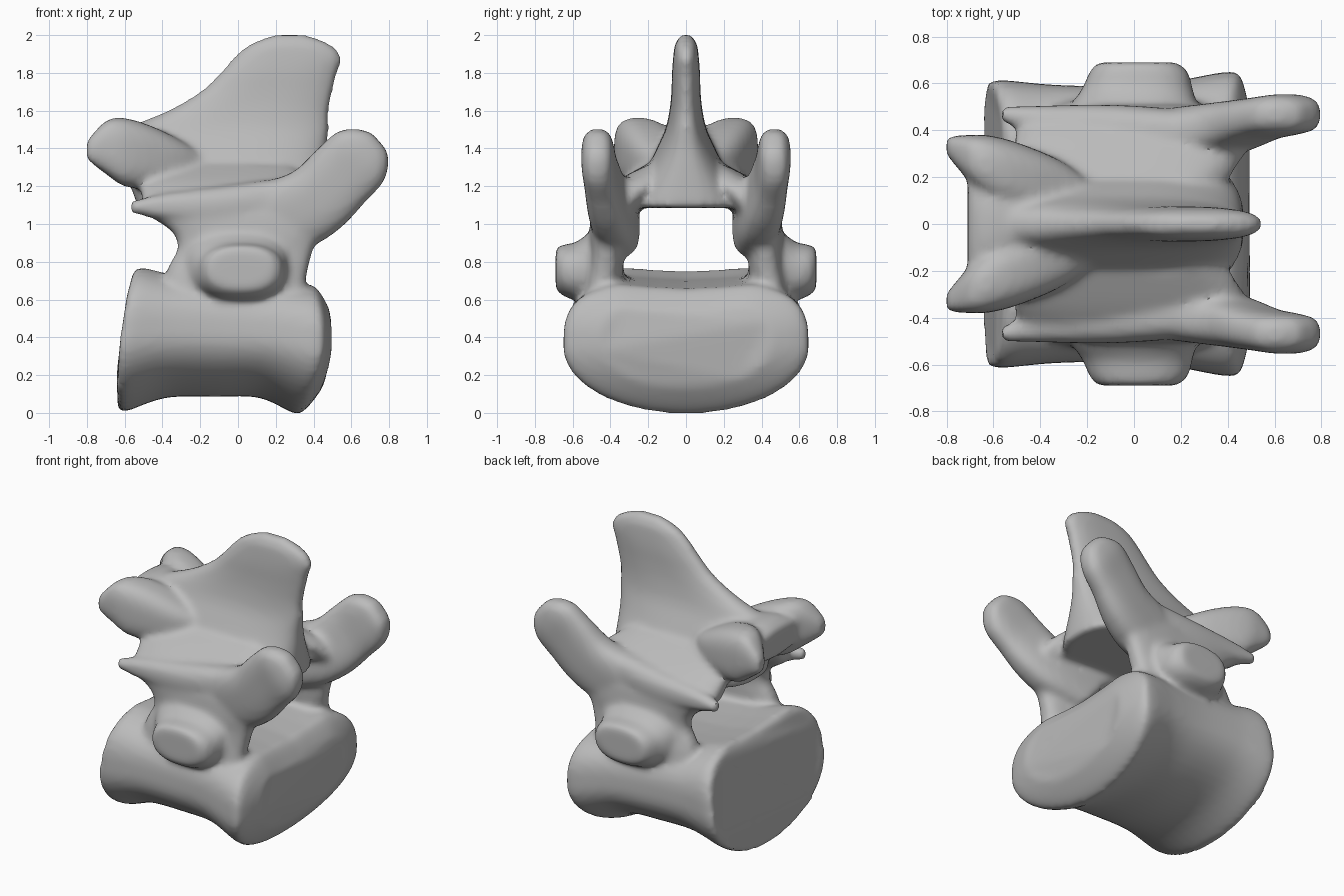
import bpy
import bmesh
from math import cos, sin, pi, radians
from mathutils import Vector

cube = bpy.data.objects.get("Cube")
if cube:
    bpy.data.objects.remove(cube, do_unlink=True)

X, Y, Z = Vector((1, 0, 0)), Vector((0, 1, 0)), Vector((0, 0, 1))
SIDES, STEPS = 48, 5
parts = []

bone = bpy.data.materials.new("bone_grey")
bone.use_nodes = True
bone.diffuse_color = (0.5, 0.5, 0.5, 1)
bone.node_tree.nodes["Principled BSDF"].inputs["Base Color"].default_value = (0.5, 0.5, 0.5, 1)


def smooth_rows(rows):
    """Catmull-Rom interpolation between section rows."""
    rows = [Vector(r) for r in rows]
    out = []
    for i in range(len(rows) - 1):
        a, b, c, d = rows[max(i - 1, 0)], rows[i], rows[i + 1], rows[min(i + 2, len(rows) - 1)]
        for s in range(STEPS):
            t = s / STEPS
            out.append((b * 2 + (c - a) * t + (a * 2 - b * 5 + c * 4 - d) * t**2
                        + (b * 3 - a - c * 3 + d) * t**3) / 2)
    return out + [rows[-1]]


def loft(name, rows, u, v, low=2.4, high=2.4, warp=None, mirror=False):
    """Skin superellipse sections given as centre x, y, z, half size along u, half size along v."""
    for side in ((1, -1) if mirror else (1,)):
        bm = bmesh.new()
        rings = []
        for r in smooth_rows(rows):
            ring = []
            for k in range(SIDES):
                a = 2 * pi * k / SIDES
                e = 2 / (high if sin(a) > 0 else low)
                cu = abs(cos(a))**e * (1 if cos(a) > 0 else -1)
                sv = abs(sin(a))**e * (1 if sin(a) > 0 else -1)
                p = Vector(r[:3]) + u * (r[3] * cu) + v * (r[4] * sv)
                if warp:
                    p = warp(p)
                p.y *= side
                ring.append(bm.verts.new(p))
            rings.append(ring)
        for a, b in zip(rings, rings[1:]):
            for k in range(SIDES):
                n = (k + 1) % SIDES
                bm.faces.new((a[k], a[n], b[n], b[k]))
        bm.faces.new(rings[0])
        bm.faces.new(rings[-1])
        bmesh.ops.recalc_face_normals(bm, faces=bm.faces)
        label = name if not mirror else ("left_" if side > 0 else "right_") + name
        mesh = bpy.data.meshes.new(label)
        bm.to_mesh(mesh)
        bm.free()
        ob = bpy.data.objects.new(label, mesh)
        bpy.context.collection.objects.link(ob)
        parts.append(ob)


def shape_body(p):
    """Curve both end faces to their side profile and dip the canal floor."""
    h = p.z / 0.75
    rear = -0.635 - 0.06 * h + 0.14 * h * h
    front = 0.36 + 0.44 * h - 0.41 * h * h
    dip = 0.04 * max(0, 1 - (p.y / 0.35)**2) if p.z > 0.55 else 0
    return Vector((rear + (front - rear) * p.x, p.y, p.z - dip))


# Spool-shaped body
loft("body", [(0, 0, .395, .60, .38), (.05, 0, .40, .615, .39), (.25, 0, .415, .595, .335),
              (.5, 0, .41, .59, .325), (.72, 0, .40, .61, .32), (.93, 0, .35, .65, .35),
              (.985, 0, .35, .62, .335), (1.02, 0, .36, .45, .23)], Y, Z, 2, 3.2, shape_body)

# Pedicle walls on both sides of the canal
loft("pedicle", [(.0, .455, .5, .36, .11), (-.01, .435, .7, .37, .10), (.005, .425, .78, .37, .095),
                 (.04, .42, .87, .36, .09), (.05, .41, .96, .4, .10), (0, .38, 1.06, .49, .12),
                 (-.02, .33, 1.14, .49, .14), (-.05, .25, 1.22, .46, .13), (-.1, .15, 1.31, .38, .07)],
     X, Y, 3, 3, mirror=True)

# Roof of the canal rising into the blade
loft("neural_spine", [(-.03, 0, 1.085, .5, .34), (-.05, 0, 1.2, .52, .27), (-.08, 0, 1.3, .55, .205),
                      (-.11, 0, 1.4, .58, .155), (-.06, 0, 1.5, .54, .11), (.055, 0, 1.6, .425, .087),
                      (.15, 0, 1.7, .35, .077), (.215, 0, 1.8, .31, .074), (.262, 0, 1.88, .285, .068),
                      (.275, 0, 1.95, .215, .058), (.275, 0, 2.0, .09, .03)], X, Y, 2.6, 2.6)

# Web joining the rearward processes under the blade
loft("rear_web", [(-.1, 0, 1.27, .1, .08), (-.3, 0, 1.32, .17, .13), (-.5, 0, 1.37, .2, .15),
                  (-.63, 0, 1.4, .22, .13), (-.71, 0, 1.4, .25, .09)], Y, Z)

# Forward articular processes
tilt = Vector((-.65, 0, .76))
loft("front_process", [(.05, .36, .97, .12, .2), (.26, .385, 1.05, .12, .215), (.42, .415, 1.13, .11, .195),
                       (.55, .45, 1.26, .092, .19), (.65, .467, 1.355, .088, .18),
                       (.72, .467, 1.41, .072, .12), (.75, .467, 1.435, .04, .06)],
     Y, tilt, 2.8, 2.8, mirror=True)

# Rearward articular processes
loft("rear_process", [(-.1, .06, 1.27, .05, .05), (-.28, .13, 1.31, .12, .12), (-.45, .19, 1.35, .14, .165),
                      (-.6, .24, 1.38, .135, .18), (-.7, .28, 1.405, .1, .14), (-.8, .335, 1.39, .04, .05)],
     Y, Z, 3, 3, mirror=True)

# Pointed side crests
loft("side_crest", [(-.57, .47, 1.09, .03, .03), (-.4, .44, 1.09, .065, .07),
                    (-.1, .41, 1.09, .1, .11), (.2, .39, 1.12, .1, .12)], Y, Z, mirror=True)

# Transverse knobs
loft("side_knob", [(0, .36, .8, .3, .22), (.0, .5, .78, .27, .18), (.015, .58, .75, .235, .155),
                   (.02, .65, .755, .21, .135), (.015, .69, .765, .17, .11)], X, Z, mirror=True)

# Fuse the parts into one smooth bone
bpy.ops.object.select_all(action='DESELECT')
for ob in parts:
    ob.select_set(True)
bpy.context.view_layer.objects.active = parts[0]
bpy.ops.object.join()
bone_ob = bpy.context.view_layer.objects.active
bone_ob.name = "vertebra"
fuse = bone_ob.modifiers.new("fuse", 'REMESH')
fuse.mode = 'VOXEL'
fuse.voxel_size = 0.02
relax = bone_ob.modifiers.new("relax", 'SMOOTH')
relax.factor = 0.5
relax.iterations = 8
for name in ("fuse", "relax"):
    bpy.ops.object.modifier_apply(modifier=name)
bone_ob.data.materials.clear()
bone_ob.data.materials.append(bone)
bpy.ops.object.shade_smooth_by_angle(angle=radians(40))
